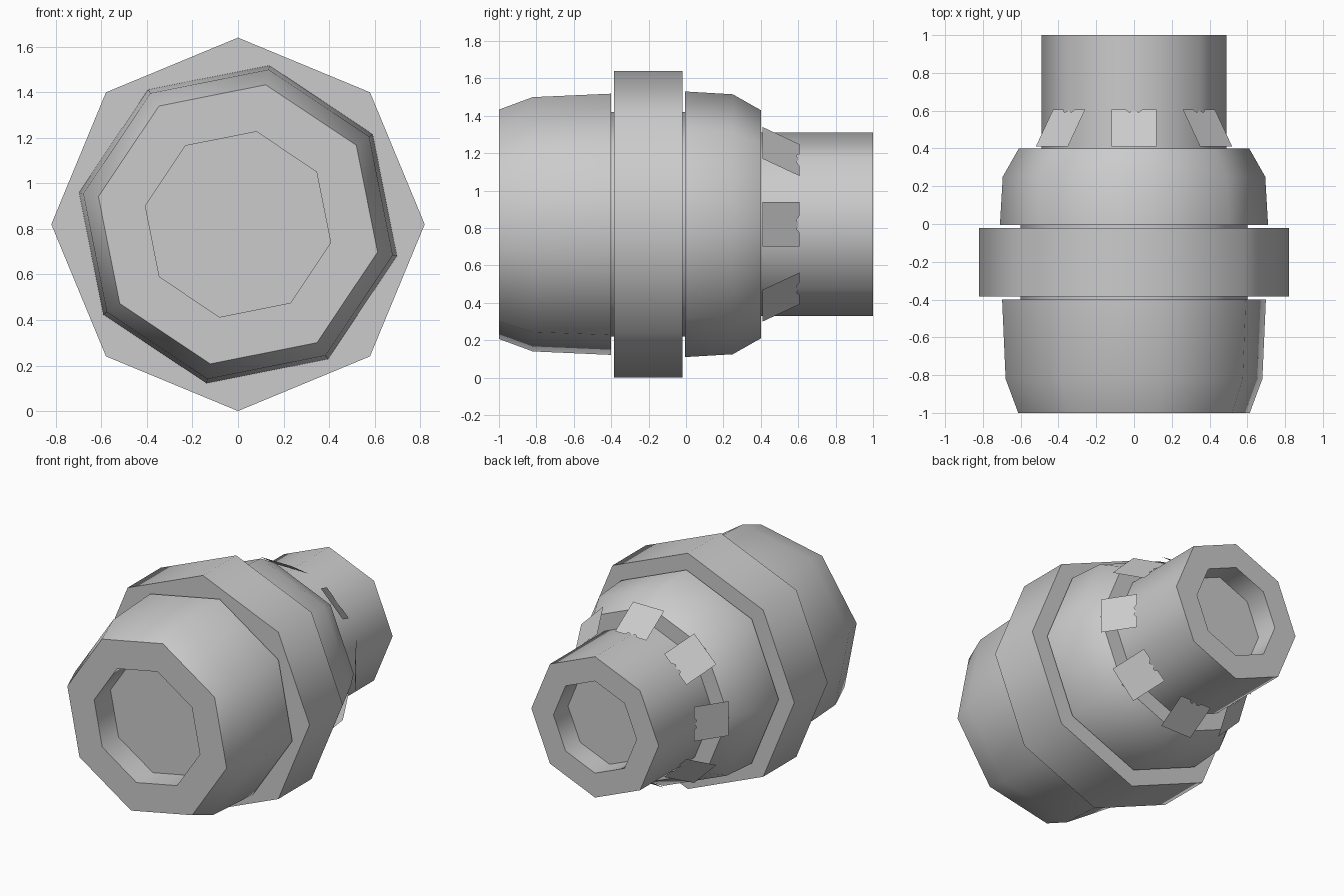
import bpy, bmesh, math

if "Cube" in bpy.data.objects:
    bpy.data.objects.remove(bpy.data.objects["Cube"])

CZ = 0.82   # height of the central axis
SIDES = 8


def finish(name, bm, smooth=True):
    bmesh.ops.recalc_face_normals(bm, faces=bm.faces)
    mesh = bpy.data.meshes.new(name)
    bm.to_mesh(mesh)
    bm.free()
    obj = bpy.data.objects.new(name, mesh)
    bpy.context.collection.objects.link(obj)
    if smooth:
        bpy.ops.object.select_all(action='DESELECT')
        obj.select_set(True)
        bpy.context.view_layer.objects.active = obj
        bpy.ops.object.shade_smooth_by_angle(angle=math.radians(50))
    return obj


def octagon_lathe(name, profile, twist=0.0):
    """Eight-sided closed solid along y from (y, radius) pairs."""
    bm = bmesh.new()
    rings = []
    for y, r in profile:
        ring = []
        for i in range(SIDES):
            a = 2 * math.pi * i / SIDES + math.radians(twist)
            ring.append(bm.verts.new((r * math.cos(a), y, CZ + r * math.sin(a))))
        rings.append(ring)
    for p, q in zip(rings, rings[1:]):
        for i in range(SIDES):
            j = (i + 1) % SIDES
            bm.faces.new((p[i], p[j], q[j], q[i]))
    bm.faces.new(rings[0])
    bm.faces.new(rings[-1])
    return finish(name, bm)


# front barrel with recessed front opening
octagon_lathe("front_barrel", [(-0.82, 0.415), (-1.0, 0.415), (-1.0, 0.625),
                               (-0.82, 0.693), (-0.4, 0.712)], twist=-11.25)

# wide middle collar
octagon_lathe("middle_collar", [(-0.385, 0.82), (-0.02, 0.82)])

# rear barrel tapering to the pipe
octagon_lathe("rear_barrel", [(-0.005, 0.71), (0.25, 0.695), (0.4, 0.61)])

# core joining the sections inside the narrow gaps
octagon_lathe("inner_core", [(-0.41, 0.6), (0.005, 0.6)])

# rear pipe with recessed end
octagon_lathe("rear_pipe", [(0.39, 0.49), (1.0, 0.49), (1.0, 0.32), (0.84, 0.32)])

# thin sloping tabs around the pipe, each with a notched end
bm = bmesh.new()
outline = [(-0.12, 0), (0.12, 0), (0.12, 1), (0.045, 1), (0.025, 0.92),
           (0, 0.97), (-0.025, 0.92), (-0.045, 1), (-0.12, 1)]
for k in range(SIDES):
    a = 2 * math.pi * k / SIDES
    verts = []
    for w, t in outline:
        r = 0.615 - 0.13 * t
        verts.append(bm.verts.new((r * math.cos(a) - w * math.sin(a),
                                   0.41 + 0.197 * t,
                                   CZ + r * math.sin(a) + w * math.cos(a))))
    bm.faces.new(verts)
finish("pipe_tabs", bm, smooth=False)
